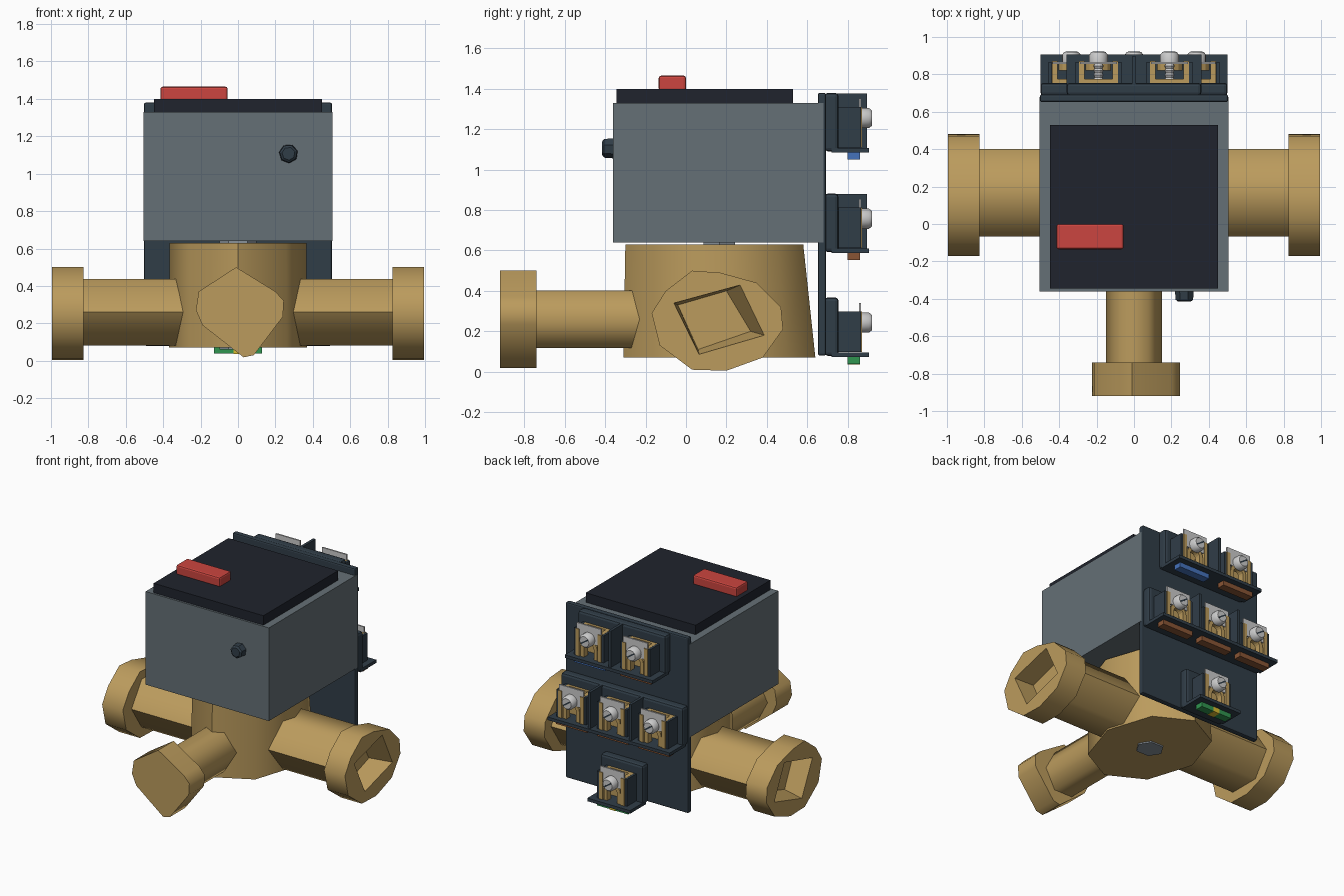
import bpy, bmesh, math
from math import cos, sin, pi, radians

if "Cube" in bpy.data.objects:
    bpy.data.objects.remove(bpy.data.objects["Cube"])


def material(name, r, g, b):
    m = bpy.data.materials.new(name)
    m.diffuse_color = (r, g, b, 1)
    m.use_nodes = True
    m.node_tree.nodes["Principled BSDF"].inputs["Base Color"].default_value = m.diffuse_color
    return m


BRASS = material("brass", 0.50, 0.33, 0.11)
HOUSING = material("housing_grey", 0.13, 0.16, 0.18)
LID = material("lid_black", 0.014, 0.017, 0.026)
PANEL = material("panel_navy", 0.03, 0.047, 0.064)
RED = material("red", 0.60, 0.06, 0.05)
STEEL = material("steel", 0.55, 0.55, 0.53)
STEM = material("stem_grey", 0.25, 0.29, 0.33)
BLUE = material("blue", 0.06, 0.17, 0.5)
BROWN = material("brown", 0.25, 0.09, 0.035)
GREEN = material("green", 0.03, 0.3, 0.08)
YELLOW = material("yellow", 0.7, 0.5, 0.03)


def finish(ob, mat, smooth=None, bevel=0):
    ob.data.materials.append(mat)
    if bevel:
        m = ob.modifiers.new("bevel", 'BEVEL')
        m.width, m.segments = bevel, 2
    if smooth:
        bpy.ops.object.select_all(action='DESELECT')
        ob.select_set(True)
        bpy.context.view_layer.objects.active = ob
        bpy.ops.object.shade_smooth_by_angle(angle=radians(smooth))
    return ob


def loft(name, rings, mat, smooth=None, bevel=0):
    """Closed solid through rings of equal point count."""
    bm = bmesh.new()
    vs = [[bm.verts.new(p) for p in ring] for ring in rings]
    n = len(vs[0])
    for a, b in zip(vs, vs[1:]):
        for i in range(n):
            bm.faces.new((a[i], a[(i + 1) % n], b[(i + 1) % n], b[i]))
    bm.faces.new(vs[0])
    bm.faces.new(vs[-1])
    bmesh.ops.recalc_face_normals(bm, faces=bm.faces)
    me = bpy.data.meshes.new(name)
    bm.to_mesh(me)
    bm.free()
    ob = bpy.data.objects.new(name, me)
    bpy.context.collection.objects.link(ob)
    return finish(ob, mat, smooth, bevel)


def box(name, x0, x1, y0, y1, z0, z1, mat, bevel=0):
    q = [(x0, y0), (x1, y0), (x1, y1), (x0, y1)]
    return loft(name, [[(x, y, z) for x, y in q] for z in (z0, z1)], mat, None, bevel)


def ellipse(n, cu, cv, ru, rv, phase=0.0):
    return [(cu + ru * cos(2 * pi * i / n + phase), cv + rv * sin(2 * pi * i / n + phase))
            for i in range(n)]


def along_y(pts, y):
    return [(u, y, v) for u, v in pts]


def along_x(pts, x):
    return [(x, u, v) for u, v in pts]


def along_z(pts, z):
    return [(u, v, z) for u, v in pts]


# Valve body and the stem through it
loft("valve_body", [along_z(ellipse(8, 0, 0.165, 0.37, 0.475), 0.07),
                    along_z(ellipse(8, 0, 0.14, 0.365, 0.44), 0.63)], BRASS, 50)
loft("valve_stem", [along_z(ellipse(6, 0, 0.165, 0.1, 0.09), z) for z in (0.06, 0.66)], STEM)

# Side pipes and recessed end fittings
flange = [(-0.17, 0.29), (-0.10, 0.40), (0.03, 0.50), (0.17, 0.49), (0.35, 0.44), (0.47, 0.32),
          (0.48, 0.21), (0.38, 0.07), (0.20, 0.005), (0.03, 0.01), (-0.13, 0.13)]
hole = [(-0.06, 0.34), (0.27, 0.43), (0.39, 0.18), (0.065, 0.085)]
hole_in = [(-0.04, 0.33), (0.20, 0.40), (0.32, 0.20), (0.06, 0.11)]
for side, s in (("left", -1), ("right", 1)):
    pipe = ellipse(6, 0.167, 0.26, 0.235, 0.205)
    loft(side + "_pipe", [along_x(pipe, s * x) for x in (0.1, 0.84)], BRASS, 65)
    fit = loft(side + "_fitting", [along_x(flange, s * 0.825), along_x(flange, s * 0.995)], BRASS, 50)
    cut = loft(side + "_cutter", [along_x(hole_in, s * 0.85), along_x(hole, s * 1.0)], BRASS)
    cut.hide_render = True
    m = fit.modifiers.new("recess", 'BOOLEAN')
    m.operation, m.solver, m.object = 'DIFFERENCE', 'EXACT', cut
    bpy.context.view_layer.objects.active = fit
    bpy.ops.object.modifier_apply(modifier=m.name)
    bpy.data.objects.remove(cut)

# Front pipe and its solid cap
loft("front_pipe", [along_y(ellipse(6, 0, 0.26, 0.15, 0.165), y) for y in (-0.76, 0)], BRASS, 65)
cap = [(-0.01, 0.50), (0.20, 0.37), (0.245, 0.32), (0.24, 0.235), (0.085, 0.03), (0.03, 0.018),
       (-0.19, 0.19), (-0.225, 0.27), (-0.21, 0.37)]
loft("front_cap", [along_y(cap, y) for y in (-0.92, -0.74)], BRASS, 50)

# Actuator housing, lid, handle and front knob
box("housing", -0.505, 0.505, -0.36, 0.68, 0.64, 1.33, HOUSING)
box("lid", -0.45, 0.45, -0.345, 0.53, 1.32, 1.40, LID)
box("red_handle", -0.415, -0.055, -0.135, 0.0, 1.39, 1.465, RED, 0.012)
loft("front_knob", [along_y(ellipse(7, 0.27, 1.107, 0.052, 0.052, 0.3), -0.35),
                    along_y(ellipse(7, 0.27, 1.107, 0.048, 0.048, 0.3), -0.405),
                    along_y(ellipse(7, 0.27, 1.107, 0.035, 0.035, 0.3), -0.415)], PANEL)

# Rear terminal panel
box("terminal_panel", -0.503, 0.503, 0.652, 0.693, 0.08, 1.38, PANEL, 0.01)


def terminal(tag, x, zc, label_mat):
    """One screw terminal: cheeks, brass clip, steel tab, screw, colour label."""
    zb, zt = zc - 0.145, zc + 0.055
    for n, s in (("a", -1), ("b", 1)):
        box(f"cheek_{n}_{tag}", x + s * 0.105, x + s * 0.122, 0.74, 0.865, zb, zt, PANEL)
        box(f"clip_side_{n}_{tag}", x + s * 0.075, x + s * 0.104, 0.75, 0.872, zb, zt, BRASS)
    box(f"clip_back_{tag}", x - 0.09, x + 0.09, 0.75, 0.775, zb, zt, BRASS)
    # arched brass strap under the screw
    arc = [(x + r * cos(a), zc - 0.07 + 0.9 * r * sin(a))
           for r, order in ((0.068, range(9)), (0.04, range(8, -1, -1)))
           for a in [pi * i / 8 for i in order]]
    arc = [(x + 0.068, zb)] + arc[:9] + [(x - 0.068, zb), (x - 0.04, zb)] + arc[9:] + [(x + 0.04, zb)]
    loft(f"clip_arch_{tag}", [along_y(arc, y) for y in (0.82, 0.865)], BRASS)
    box(f"steel_tab_{tag}", x - 0.1, x + 0.1, 0.855, 0.866, zc - 0.03, zc + 0.097, STEEL)
    loft(f"screw_shaft_{tag}",
         [along_y(ellipse(10, x, zc, r, r), 0.76 + 0.012 * i)
          for i, r in enumerate([0.02, 0.027] * 5)], STEEL, 30)
    loft(f"screw_head_{tag}", [along_y(ellipse(16, x, zc, r, r), y)
                               for r, y in ((0.05, 0.865), (0.05, 0.905), (0.038, 0.92))], STEEL, 40)
    slot = box(f"screw_slot_{tag}", -0.036, 0.036, -0.001, 0.0015, -0.005, 0.005, PANEL)
    slot.location, slot.rotation_euler = (x, 0.92, zc), (0, 0.6, 0)
    box(f"label_{tag}", x - 0.127, x + 0.127, 0.80, 0.86, zc - 0.205, zc - 0.165, label_mat)
    if label_mat is GREEN:
        box(f"label_stripe_{tag}", x - 0.025, x + 0.025, 0.798, 0.862, zc - 0.207, zc - 0.165, YELLOW)


# Three terminal rows: half width, screw height, terminals, dividers
rows = [("top", 0.36, 1.255, [(0.19, BLUE), (-0.19, BROWN)], [0]),
        ("middle", 0.50, 0.757, [(-0.335, BROWN), (0, BROWN), (0.335, BROWN)], [-0.168, 0.168]),
        ("bottom", 0.175, 0.243, [(0, GREEN)], [])]
for row, w, zc, terms, dividers in rows:
    box(f"{row}_base", -w, w, 0.685, 0.755, zc - 0.165, zc + 0.125, PANEL, 0.018)
    box(f"{row}_shelf", -w, w, 0.72, 0.905, zc - 0.17, zc - 0.147, PANEL)
    for i, x in enumerate(dividers):
        box(f"{row}_divider_{i}", x - 0.01, x + 0.01, 0.74, 0.895, zc - 0.15, zc + 0.122, PANEL)
    for i, (x, mat) in enumerate(terms):
        terminal(f"{row}_{i}", x, zc, mat)
